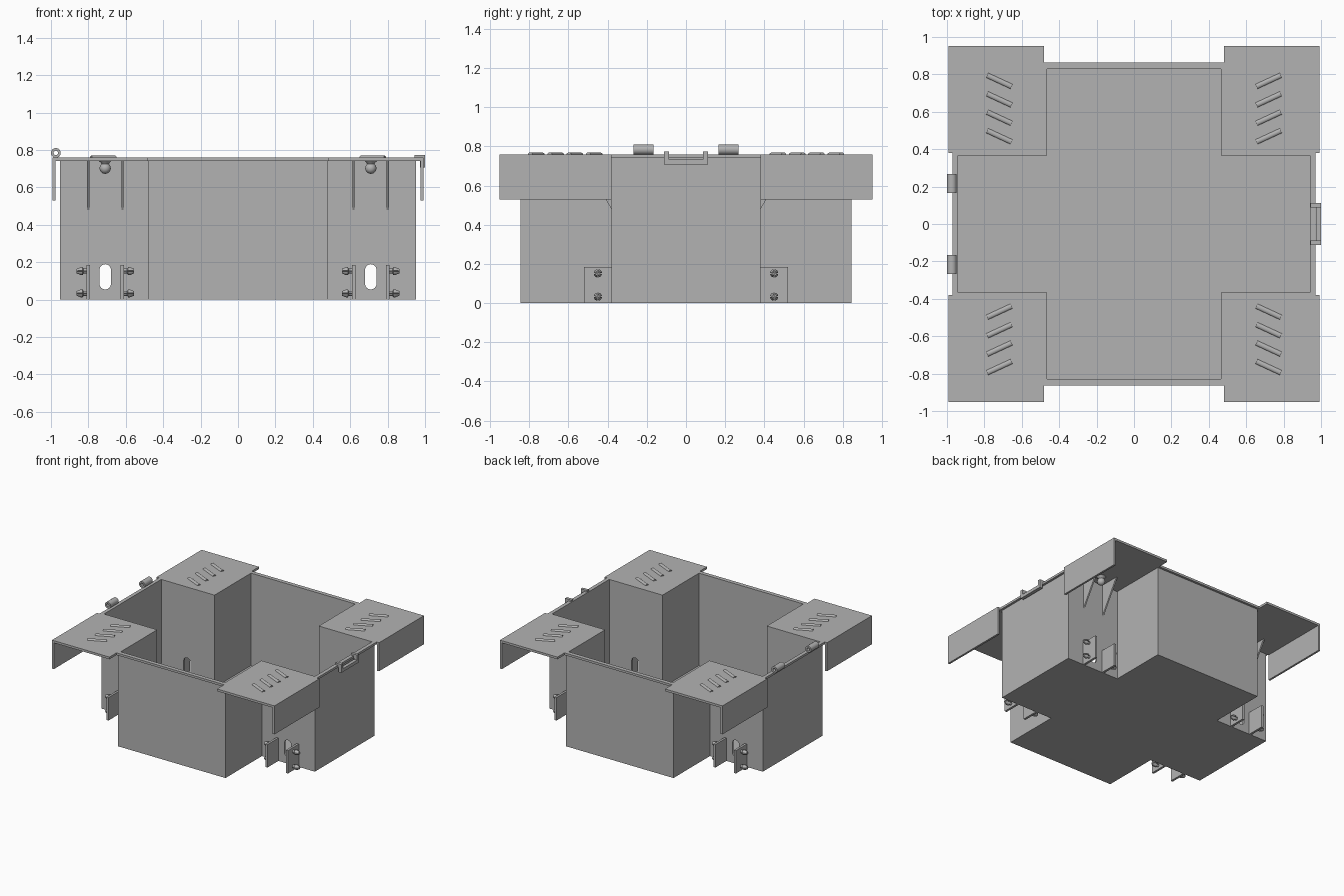
import bpy, bmesh, math
from mathutils import Matrix, Vector

if "Cube" in bpy.data.objects:
    bpy.data.objects.remove(bpy.data.objects["Cube"])

grey = bpy.data.materials.new("plain grey")
grey.diffuse_color = (0.45, 0.45, 0.45, 1)
grey.use_nodes = True
grey.node_tree.nodes["Principled BSDF"].inputs["Base Color"].default_value = grey.diffuse_color
SIGNS = [(sx, sy) for sx in (-1, 1) for sy in (-1, 1)]


def finish(bm, name, smooth=False):
    bmesh.ops.recalc_face_normals(bm, faces=bm.faces)
    me = bpy.data.meshes.new(name)
    bm.to_mesh(me)
    bm.free()
    me.materials.append(grey)
    ob = bpy.data.objects.new(name, me)
    bpy.context.collection.objects.link(ob)
    if smooth:
        bpy.ops.object.select_all(action='DESELECT')
        ob.select_set(True)
        bpy.context.view_layer.objects.active = ob
        bpy.ops.object.shade_smooth_by_angle(angle=math.radians(35))
    return ob


def box(bm, x, y, z):
    """Box from three (low, high) ranges."""
    m = Matrix.Translation([sum(r) / 2 for r in (x, y, z)])
    m = m @ Matrix.Diagonal([abs(r[1] - r[0]) for r in (x, y, z)] + [1])
    bmesh.ops.create_cube(bm, size=1, matrix=m)


def prism(bm, pts, offset):
    """Extrude a closed outline of 3D points along an offset."""
    a = [bm.verts.new(p) for p in pts]
    b = [bm.verts.new(Vector(p) + Vector(offset)) for p in pts]
    bm.faces.new(a)
    bm.faces.new(b)
    for i in range(len(a)):
        j = (i + 1) % len(a)
        bm.faces.new((a[i], a[j], b[j], b[i]))


def lathe(bm, profile, matrix, n=16, a0=0.0, a1=math.tau):
    """Turn a closed (radius, height) profile about local z; a partial turn is capped."""
    full = abs(a1 - a0 - math.tau) < 1e-6
    rings = []
    for k in range(n if full else n + 1):
        a = a0 + (a1 - a0) * k / n
        rings.append([bm.verts.new(matrix @ Vector((r * math.cos(a), r * math.sin(a), h)))
                      for r, h in profile])
    for k in range(n):
        p, q = rings[k], rings[(k + 1) % len(rings)]
        for i in range(len(profile)):
            j = (i + 1) % len(profile)
            bm.faces.new((p[i], p[j], q[j], q[i]))
    if not full:
        bm.faces.new(rings[0])
        bm.faces.new(rings[-1])


def plus(ax, ay, bx, by):
    """Cross outline: arm half-widths ax, ay and reaches bx, by."""
    return [(ax, -by), (ax, -ay), (bx, -ay), (bx, ay), (ax, ay), (ax, by),
            (-ax, by), (-ax, ay), (-bx, ay), (-bx, -ay), (-ax, -ay), (-ax, -by)]


def loops(bm, rows, closed):
    """Skin stacked cross outlines; either cap the ends or join them."""
    vs = [[bm.verts.new((x, y, z)) for x, y in o] for o, z in rows]
    for r in range(len(vs) if closed else len(vs) - 1):
        p, q = vs[r], vs[(r + 1) % len(vs)]
        for i in range(12):
            j = (i + 1) % 12
            bm.faces.new((p[i], p[j], q[j], q[i]))
    if not closed:
        bm.faces.new(vs[0])
        bm.faces.new(vs[-1])


outer = plus(.48, .38, .952, .845)
inner = plus(.465, .365, .94, .83)
lip = plus(.48, .38, .97, .863)

# Cross-shaped open box
bm = bmesh.new()
loops(bm, [(outer, 0), (outer, .745), (inner, .745), (inner, .015)], False)
tub = finish(bm, "cross_box")

# Slots through the side arm walls
bm = bmesh.new()
for sx, sy in SIGNS:
    pts = []
    for k in range(18):
        a = math.pi * (k if k < 9 else k - 1) / 8
        zc = .158 if k < 9 else .085
        pts.append((sx * .71 + .031 * math.cos(a), sy * .34, zc + .031 * math.sin(a)))
    prism(bm, pts, (0, sy * .08, 0))
cutter = finish(bm, "slot_cutter")
cutter.hide_render = True
cutter.hide_set(True)
mod = tub.modifiers.new("slots", 'BOOLEAN')
mod.operation = 'DIFFERENCE'
mod.solver = 'EXACT'
mod.object = cutter

# Rim lip
bm = bmesh.new()
loops(bm, [(inner, .742), (lip, .742), (lip, .76), (inner, .76)], True)
finish(bm, "rim")

# Corner shelves with hanging side skirts
bm = bmesh.new()
for sx, sy in SIGNS:
    prof = [(.48, .742), (.976, .742), (.976, .53), (.992, .53), (.992, .76), (.48, .76)]
    prism(bm, [(sx * x, sy * .38, z) for x, z in prof], (0, sy * .573, 0))
finish(bm, "corner_shelves")

# Slanted half-round vents on the shelves
bm = bmesh.new()
for sx, sy in SIGNS:
    for yc in (.765, .666, .568, .469):
        d = Vector((sx * .13, sy * .06, 0))
        side = Vector((-d.y, d.x, 0)).normalized()
        start = Vector((sx * .72, sy * yc, .759)) - d / 2
        arc = [start + side * .014 * math.cos(math.pi * k / 8)
               + Vector((0, 0, .010 * math.sin(math.pi * k / 8))) for k in range(9)]
        prism(bm, arc, d)
finish(bm, "vents", True)

# Triangular gussets under the shelves, and pin brackets at the foot
gus, bra = bmesh.new(), bmesh.new()
for sx, sy in SIGNS:
    for xc in (.80, .618):
        x0 = sx * xc - .006
        prism(gus, [(x0, sy * .38, .48), (x0, sy * .38, .743), (x0, sy * .54, .743)], (.012, 0, 0))
        box(bra, (sx * xc - .009, sx * xc + .009), sorted((sy * .38, sy * .52)), (0, .185))
finish(gus, "gussets")
finish(bra, "pin_brackets")

# Split snap pins: four quarter prongs each
bm = bmesh.new()
prong = [(.003, 0), (.013, 0), (.013, .018), (.021, .024), (.021, .034), (.012, .056), (.003, .056)]
for sx, sy in SIGNS:
    for xc, d in ((.807, 1), (.611, -1)):
        rot = Matrix.Rotation(sx * d * math.pi / 2, 4, 'Y')
        for z in (.152, .033):
            m = Matrix.Translation((sx * xc, sy * .45, z)) @ rot
            for q in range(4):
                a = q * math.pi / 2
                lathe(bm, prong, m, 4, a + .14, a + math.pi / 2 - .14)
finish(bm, "snap_pins", True)

# Ball studs beneath the shelves
bm = bmesh.new()
for sx, sy in SIGNS:
    bmesh.ops.create_uvsphere(bm, u_segments=20, v_segments=12, radius=.03,
                              matrix=Matrix.Translation((sx * .71, sy * .47, .702)))
    lathe(bm, [(.001, .715), (.018, .722), (.024, .732), (.036, .743), (.001, .743)],
          Matrix.Translation((sx * .71, sy * .47, 0)), 20)
finish(bm, "ball_studs", True)

# Small floor bosses
bm = bmesh.new()
spots = [(x, y) for y in (-.708, .708) for x in (-.273, 0, .273)]
spots += [(x, y) for y in (-.192, .192) for x in (-.655, -.328, 0, .328, .655)]
for x, y in spots:
    lathe(bm, [(.007, .014), (.016, .014), (.016, .022), (.007, .022)],
          Matrix.Translation((x, y, 0)), 16)
finish(bm, "floor_bosses", True)

# Hinge knuckles on the left rim
bm = bmesh.new()
for yc in (-.217, .217):
    m = Matrix.Translation((-.974, yc, .784)) @ Matrix.Rotation(math.pi / 2, 4, 'X')
    lathe(bm, [(.012, -.05), (.026, -.05), (.026, .05), (.012, .05)], m, 24)
finish(bm, "hinge_knuckles", True)

# U-shaped latch keeper on the right rim
bm = bmesh.new()
for s in (-1, 1):
    box(bm, (.945, 1.0), sorted((s * .088, s * .112)), (.742, .774))
u = [(-.112, .707), (.112, .707), (.112, .774), (.088, .774), (.088, .733),
     (-.088, .733), (-.088, .774), (-.112, .774)]
prism(bm, [(.973, y, z) for y, z in u], (.027, 0, 0))
finish(bm, "latch_keeper")
